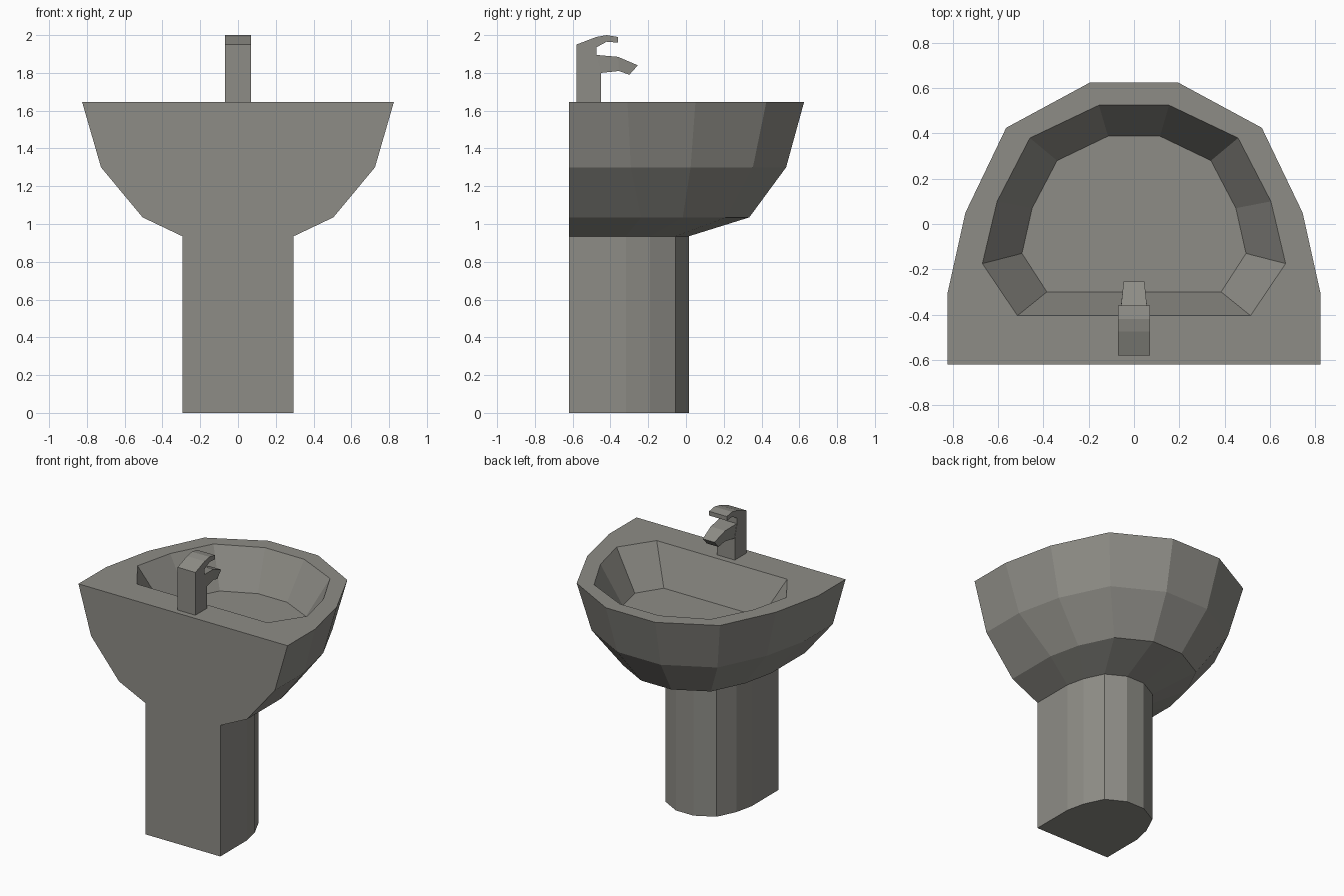
import bpy, bmesh

if "Cube" in bpy.data.objects:
    bpy.data.objects.remove(bpy.data.objects["Cube"])

stone = bpy.data.materials.new("grey_stone")
stone.diffuse_color = (0.27, 0.265, 0.24, 1)
stone.use_nodes = True
stone.node_tree.nodes["Principled BSDF"].inputs["Base Color"].default_value = stone.diffuse_color


def make(name, verts, faces, closed=False):
    mesh = bpy.data.meshes.new(name)
    mesh.from_pydata(verts, [], faces)
    if closed:
        bm = bmesh.new()
        bm.from_mesh(mesh)
        bmesh.ops.recalc_face_normals(bm, faces=bm.faces)
        bm.to_mesh(mesh)
        bm.free()
    mesh.materials.append(stone)
    ob = bpy.data.objects.new(name, mesh)
    bpy.context.collection.objects.link(ob)
    return ob


def loft(name, rings, cap_start=False, cap_end=False, closed=False):
    n = len(rings[0])
    verts = [v for r in rings for v in r]
    faces = []
    for k in range(len(rings) - 1):
        a, b = k * n, (k + 1) * n
        for i in range(n):
            j = (i + 1) % n
            faces.append((a + i, a + j, b + j, b + i))
    if cap_start:
        faces.append(tuple(reversed(range(n))))
    if cap_end:
        faces.append(tuple(range(len(verts) - n, len(verts))))
    return make(name, verts, faces, closed)


def mirrored(half, z):
    """Counter-clockwise ring from its right half."""
    right = [(x, y, z) for x, y in half]
    return right + [(-x, y, z) for x, y in reversed(half)]


# Outer outline (right half), back corner first; back stays on the wall plane
BACK, FRONT = -0.62, 0.625
OUTER = [(0.825, -0.31), (0.745, 0.05), (0.565, 0.425), (0.195, FRONT)]


def outer(scale, front, z):
    half = [(0.825 * scale, BACK)]
    half += [(x * scale, front - (FRONT - y) * scale) for x, y in OUTER]
    return mirrored(half, z)


# Pedestal
loft("pedestal", [outer(0.357, 0.015, 0), outer(0.357, 0.015, 0.935)], cap_start=True)

# Basin: outer shell, flat rim, sunken bowl
bowl_top = [(0.515, -0.405), (0.67, -0.175), (0.605, 0.10), (0.46, 0.38), (0.155, 0.525)]
bowl_floor = [(0.385, -0.30), (0.495, -0.13), (0.45, 0.07), (0.34, 0.28), (0.115, 0.388)]
loft("basin", [
    outer(0.357, 0.015, 0.935),
    outer(0.612, 0.335, 1.035),
    outer(0.879, 0.53, 1.30),
    outer(1.0, FRONT, 1.645),
    mirrored(bowl_top, 1.645),
    mirrored(bowl_floor, 1.38),
], cap_end=True)

# Tap body with curved lever
profile = [(-0.58, 1.645), (-0.45, 1.645), (-0.45, 1.80), (-0.475, 1.895),
           (-0.475, 1.935), (-0.42, 1.965), (-0.36, 1.96), (-0.36, 1.99),
           (-0.42, 2.0), (-0.475, 1.99), (-0.58, 1.95)]
loft("tap_body", [[(x, y, z) for y, z in profile] for x in (-0.07, 0.07)],
     True, True, closed=True)

# Tapering spout
spout = [(0.068, (-0.475, 1.895), (-0.45, 1.80)),
         (0.057, (-0.36, 1.885), (-0.355, 1.81)),
         (0.046, (-0.255, 1.84), (-0.30, 1.79))]
loft("tap_spout", [[(-w, *t), (w, *t), (w, *b), (-w, *b)] for w, t, b in spout],
     True, True, closed=True)
